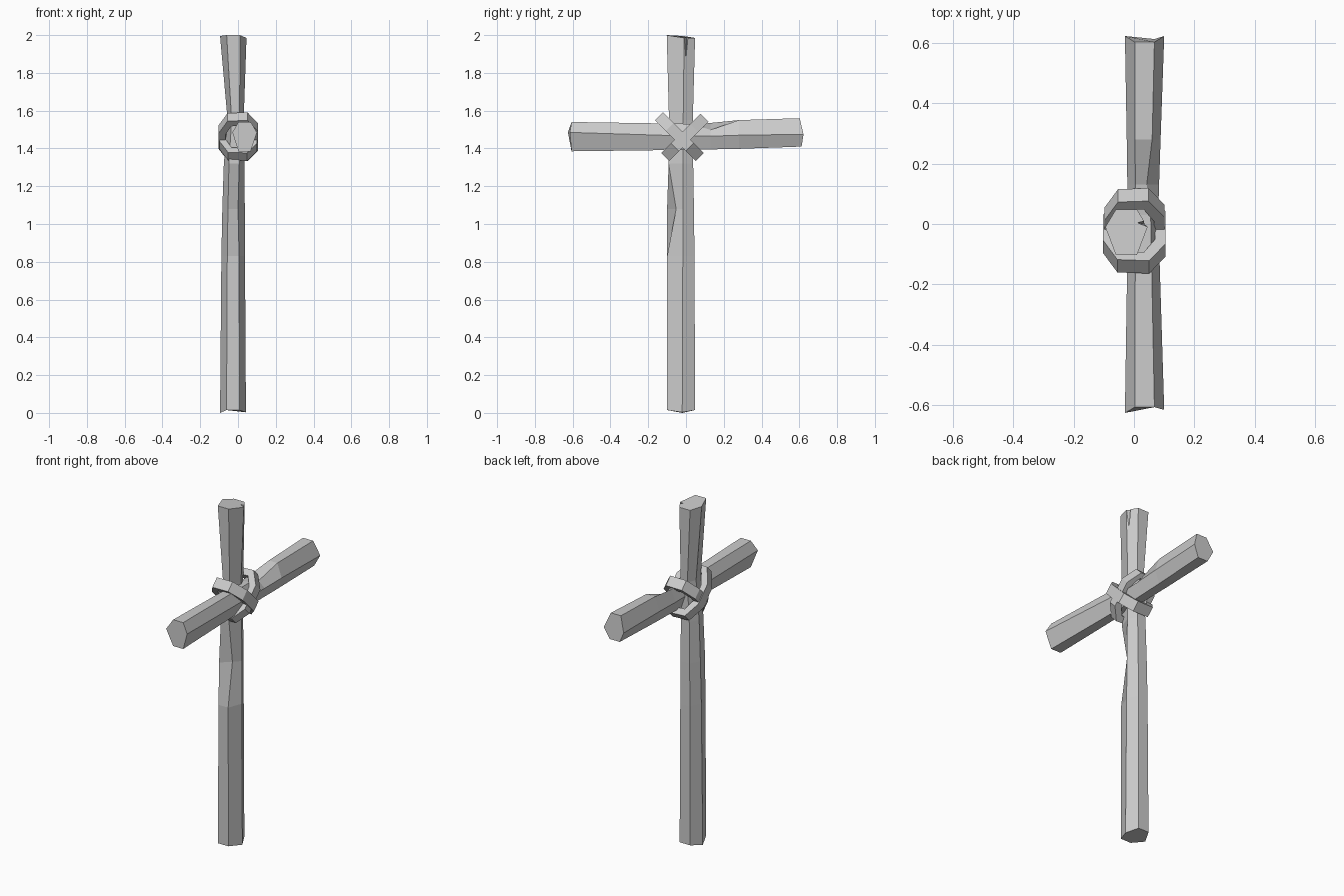
import bpy, bmesh, math
from mathutils import Vector

if "Cube" in bpy.data.objects:
    bpy.data.objects.remove(bpy.data.objects["Cube"])


def make_object(name, bm):
    bmesh.ops.recalc_face_normals(bm, faces=bm.faces)
    me = bpy.data.meshes.new(name)
    bm.to_mesh(me)
    bm.free()
    ob = bpy.data.objects.new(name, me)
    bpy.context.collection.objects.link(ob)
    return ob


def loft(name, rings, closed=False):
    """Skin equal-sized rings of points; cap the ends or join them into a loop."""
    bm = bmesh.new()
    vs = [[bm.verts.new(p) for p in r] for r in rings]
    n = len(vs[0])
    for k in range(len(vs) if closed else len(vs) - 1):
        a, b = vs[k], vs[(k + 1) % len(vs)]
        for i in range(n):
            j = (i + 1) % n
            bm.faces.new((a[i], a[j], b[j], b[i]))
    if not closed:
        bm.faces.new(vs[0])
        bm.faces.new(vs[-1])
    return make_object(name, bm)


def hexagon(x0, x1, lo, mid, hi):
    """Six-sided section: points left and right, flats at lo and hi."""
    c, h = (x0 + x1) / 2, (x1 - x0) / 4
    return [(x1, mid), (c + h, hi), (c - h, hi), (x0, mid), (c - h, lo), (c + h, lo)]


# Upright post: waisted behind the lashing, chipped on its front right edge
post_rings = []
for z, x0, x1, lo, mid, hi in [
        (0.00, -0.095, 0.042, -0.100, -0.02, 0.048),
        (0.83, -0.088, 0.037, -0.100, -0.017, 0.045),
        (1.08, -0.083, 0.036, -0.100, -0.015, 0.042),
        (1.32, -0.075, 0.034, -0.092, -0.015, 0.038),
        (1.55, -0.055, 0.030, -0.090, -0.015, 0.036),
        (1.99, -0.095, 0.045, -0.102, -0.01, 0.048)]:
    post_rings.append([Vector((x, y, z)) for x, y in hexagon(x0, x1, lo, mid, hi)])
post_rings[2][5] = Vector((0.0, -0.052, 1.08))
for i, (b, t) in enumerate([(0.003, 1.985), (0.015, 1.985), (0.015, 1.985),
                            (0, 1.995), (0.015, 2.0), (0.015, 2.0)]):
    post_rings[0][i].z = b
    post_rings[-1][i].z = t
post = loft("upright_post", post_rings)

# Split in the top of the post
bm = bmesh.new()
top = [(0.09, -0.03), (0.09, 0.035), (0.0, 0.006)]
pts = [bm.verts.new((x, y, 2.05)) for x, y in top]
tip = bm.verts.new((0.05, -0.003, 1.80))
bm.faces.new(pts)
for i in range(3):
    bm.faces.new((pts[i], pts[(i + 1) % 3], tip))
cutter = make_object("split_cutter", bm)
cutter.hide_render = True
mod = post.modifiers.new("split", 'BOOLEAN')
mod.operation = 'DIFFERENCE'
mod.solver = 'EXACT'
mod.object = cutter
bpy.context.view_layer.objects.active = post
bpy.ops.object.modifier_apply(modifier=mod.name)
bpy.data.objects.remove(cutter)

# Crossbeam: chipped on its upper right edge near the lashing
beam_rings = []
for y, x0, x1, lo, mid, hi in [
        (-0.61, -0.030, 0.100, 1.385, 1.485, 1.540),
        (0.03, -0.020, 0.080, 1.393, 1.465, 1.530),
        (0.13, -0.022, 0.083, 1.395, 1.465, 1.535),
        (0.28, -0.024, 0.088, 1.398, 1.470, 1.550),
        (0.61, -0.030, 0.100, 1.410, 1.475, 1.560)]:
    beam_rings.append([Vector((x, y, z)) for x, z in hexagon(x0, x1, lo, mid, hi)])
beam_rings[2][1] = Vector((0.042, 0.13, 1.498))
for i, (f, b) in enumerate([(-0.615, 0.622), (-0.606, 0.602), (-0.606, 0.602),
                            (-0.625, 0.622), (-0.606, 0.612), (-0.606, 0.612)]):
    beam_rings[0][i].y = f
    beam_rings[-1][i].y = b
loft("crossbeam", beam_rings)

# Two diagonal lashing bands crossing over the joint
PATH = [(0.105, 0.075), (0.050, 0.155), (-0.055, 0.150), (-0.102, 0.06),
        (-0.102, -0.06), (-0.055, -0.145), (0.050, -0.150), (0.105, -0.075)]


def band(name, centre, side, grow):
    along = Vector((0, side, 1)).normalized()
    across = Vector((0, 1, -side)).normalized() * 0.03
    rings = []
    for x, d in PATH:
        x, d = x * grow, d * grow
        outer = centre + Vector((x, 0, 0)) + along * d
        inner = centre + Vector((x * 0.66, 0, 0)) + along * d * 0.74
        rings.append([outer + across, outer - across, inner - across, inner + across])
    loft(name, rings, closed=True)


band("lashing_band_a", Vector((0, -0.033, 1.46)), -1, 1.0)
band("lashing_band_b", Vector((0, -0.008, 1.457)), 1, 0.96)
